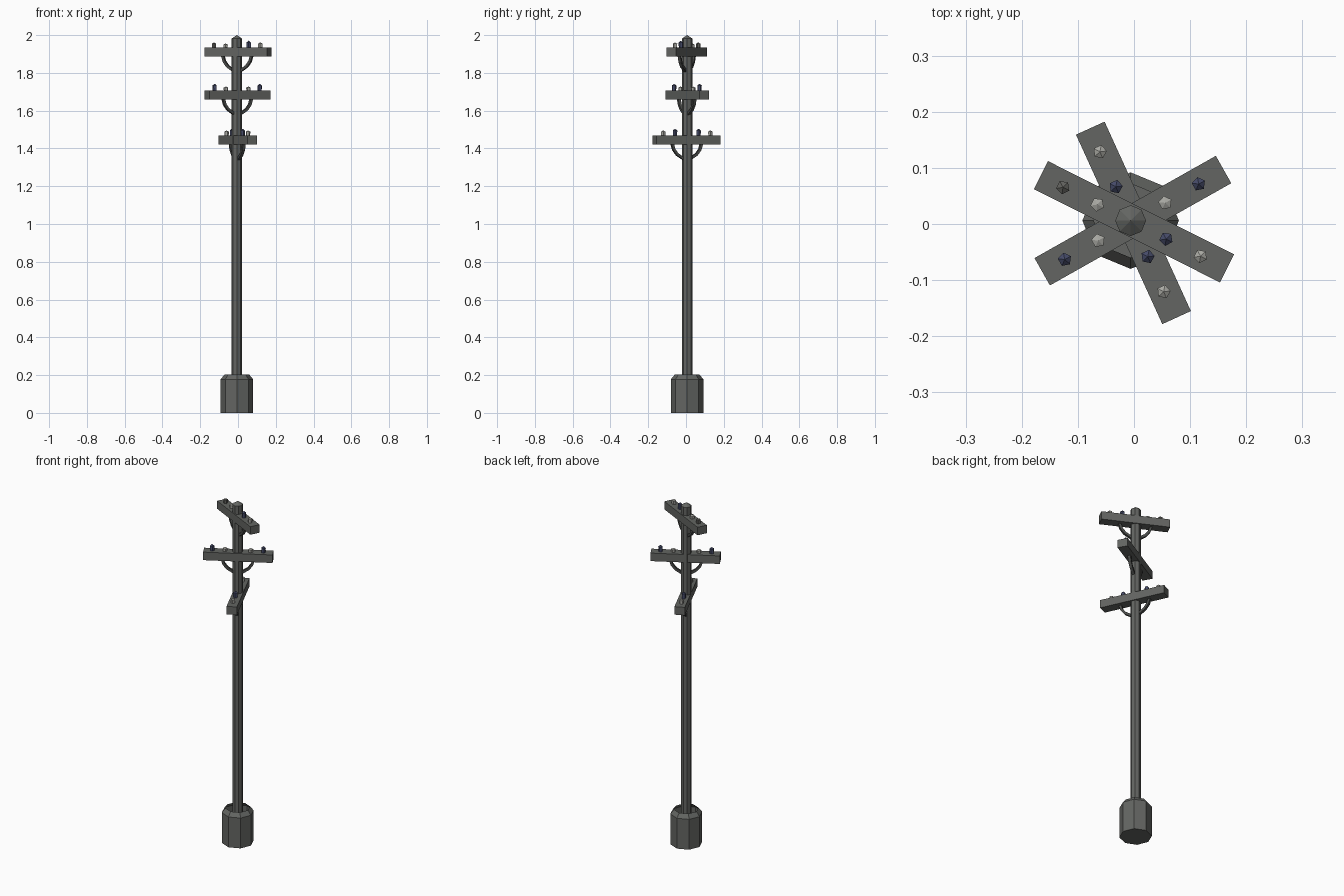
import bpy, bmesh, math
from mathutils import Vector, Matrix

cube = bpy.data.objects.get("Cube")
if cube:
    bpy.data.objects.remove(cube, do_unlink=True)


def material(name, rgb):
    m = bpy.data.materials.new(name)
    m.use_nodes = True
    m.diffuse_color = (*rgb, 1)
    m.node_tree.nodes["Principled BSDF"].inputs["Base Color"].default_value = (*rgb, 1)
    return m


TIMBER = material("weathered grey", (0.125, 0.13, 0.122))
IRON = material("dark iron", (0.07, 0.073, 0.069))
GLASS = material("blue glass", (0.06, 0.07, 0.14))
PORCELAIN = material("pale porcelain", (0.4, 0.4, 0.37))
CLAY = material("dull grey", (0.12, 0.12, 0.11))

POLE = Vector((-0.006, 0.006, 0))


def finish(name, bm, mat, matrix):
    bmesh.ops.recalc_face_normals(bm, faces=bm.faces)
    mesh = bpy.data.meshes.new(name)
    bm.to_mesh(mesh)
    bm.free()
    mesh.materials.append(mat)
    ob = bpy.data.objects.new(name, mesh)
    ob.matrix_world = matrix
    bpy.context.collection.objects.link(ob)
    return ob


def lathe(name, profile, sides, mat, matrix, open_top=False):
    """Turn (radius, height) rings into a faceted solid; radius 0 is a tip."""
    bm = bmesh.new()
    rings = []
    for r, z in profile:
        count = sides if r else 1
        rings.append([bm.verts.new((r * math.cos(math.tau * i / sides),
                                    r * math.sin(math.tau * i / sides), z))
                      for i in range(count)])
    for a, b in zip(rings, rings[1:]):
        for i in range(sides):
            j = (i + 1) % sides
            if len(b) == 1:
                bm.faces.new((a[i], a[j], b[0]))
            else:
                bm.faces.new((a[i], a[j], b[j], b[i]))
    bm.faces.new(rings[0][::-1])
    if len(rings[-1]) > 1 and not open_top:
        bm.faces.new(rings[-1])
    return finish(name, bm, mat, matrix)


def beam(name, size, mat, matrix):
    bm = bmesh.new()
    bmesh.ops.create_cube(bm, size=1)
    bmesh.ops.scale(bm, vec=size, verts=bm.verts)
    return finish(name, bm, mat, matrix)


def brace(name, side, mat, matrix):
    """Bowed bar running from the beam underside down to the pole."""
    path = [Vector((side * x, 0, z)) for x, z in
            ((0.085, 0.004), (0.076, -0.026), (0.056, -0.052), (0.018, -0.076))]
    bm = bmesh.new()
    rings = []
    for i, p in enumerate(path):
        along = (path[min(i + 1, 3)] - path[max(i - 1, 0)]).normalized()
        across = along.cross(Vector((0, 1, 0))) * 0.007
        wide = Vector((0, 0.008, 0))
        rings.append([bm.verts.new(p + u * across + v * wide)
                      for u, v in ((-1, -1), (1, -1), (1, 1), (-1, 1))])
    for a, b in zip(rings, rings[1:]):
        for i in range(4):
            j = (i + 1) % 4
            bm.faces.new((a[i], a[j], b[j], b[i]))
    bm.faces.new(rings[0])
    bm.faces.new(rings[-1])
    return finish(name, bm, mat, matrix)


# Footing and pole
lathe("footing", [(0.086, 0), (0.086, 0.178), (0.066, 0.202)], 8, TIMBER,
      Matrix.Translation(POLE), open_top=True)
lathe("pole", [(0.0275, 0.005), (0.0275, 1.982), (0, 2.0)], 8, TIMBER,
      Matrix.Translation(POLE))

# Crossarms: name, centre, angle, insulators from the -x end to the +x end
LENGTH, WIDTH, HEIGHT = 0.371, 0.056, 0.047
TALL = {"blue": (GLASS, 0.037), "pale": (PORCELAIN, 0.028),
        "short": (PORCELAIN, 0.022), "dull": (CLAY, 0.028)}
ARMS = [
    ("upper", (0, 0.004, 1.91), -26.6, ("dull", "short", "blue", "pale")),
    ("middle", (-0.002, 0.006, 1.682), 29.4, ("blue", "short", "short", "blue")),
    ("lower", (-0.001, 0.002, 1.444), -65.5, ("pale", "blue", "blue", "pale")),
]
for level, centre, angle, kinds in ARMS:
    turn = Matrix.Rotation(math.radians(angle), 4, "Z")
    beam(level + "_crossarm", (LENGTH, WIDTH, HEIGHT), TIMBER,
         Matrix.Translation(centre) @ turn)
    # Fittings are spaced evenly about the pole
    hub = Vector((-0.004, 0.004, centre[2]))
    for i, kind in enumerate(kinds):
        mat, h = TALL[kind]
        step = (-2, -1, 1, 2)[i] * 0.0685
        spot = Matrix.Translation(hub) @ turn @ Matrix.Translation((step, 0, HEIGHT / 2))
        lathe(f"{level}_insulator_{i + 1}",
              [(0.0115, -0.002), (0.0125, h * 0.75), (0, h)], 5, mat, spot)
    for side, label in ((-1, "right"), (1, "left")):
        brace(f"{level}_brace_{label}", side, IRON,
              Matrix.Translation(hub) @ turn @ Matrix.Translation((0, 0, -HEIGHT / 2)))
